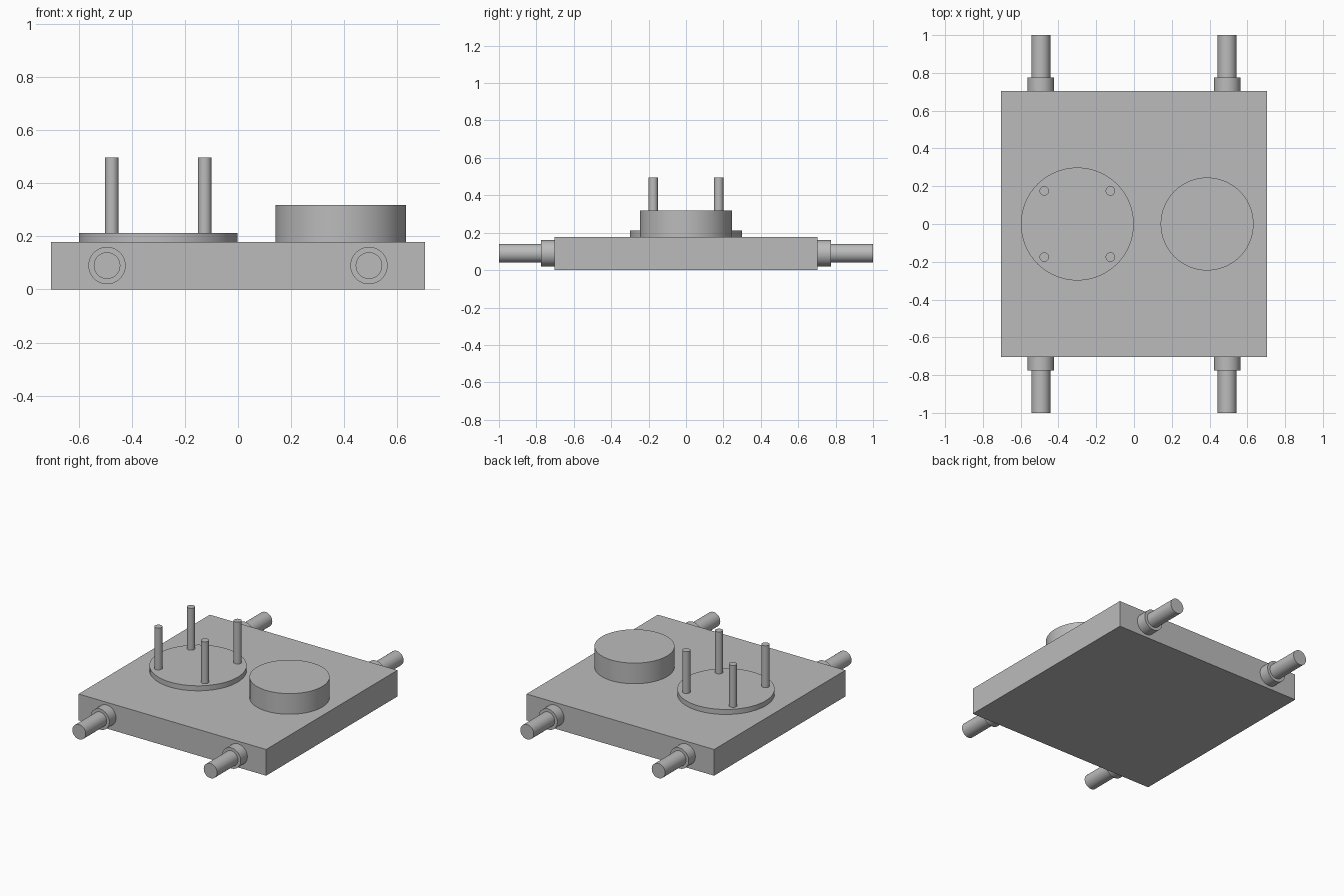
import bpy
import math

cube = bpy.data.objects.get("Cube")
if cube:
    bpy.data.objects.remove(cube, do_unlink=True)

grey = bpy.data.materials.new("plain_grey")
grey.use_nodes = True
colour = (0.5, 0.5, 0.5, 1)
grey.diffuse_color = colour
grey.node_tree.nodes["Principled BSDF"].inputs["Base Color"].default_value = colour

BODY_HALF = 0.704
BODY_TOP = 0.178
PIPE_Z = 0.09


def finish(name):
    obj = bpy.context.object
    obj.name = name
    obj.data.materials.append(grey)
    return obj


def upright(name, x, y, radius, bottom, top):
    """Vertical cylinder between two heights."""
    bpy.ops.mesh.primitive_cylinder_add(
        vertices=64, radius=radius, depth=top - bottom,
        location=(x, y, (bottom + top) / 2))
    bpy.ops.object.shade_smooth_by_angle(angle=math.radians(30))
    return finish(name)


def lengthwise(name, x, radius, start, end):
    """Horizontal cylinder running along y."""
    bpy.ops.mesh.primitive_cylinder_add(
        vertices=64, radius=radius, depth=abs(end - start),
        location=(x, (start + end) / 2, PIPE_Z),
        rotation=(math.pi / 2, 0, 0))
    bpy.ops.object.shade_smooth_by_angle(angle=math.radians(30))
    return finish(name)


# Flat square body
bpy.ops.mesh.primitive_cube_add(size=1, location=(0, 0, BODY_TOP / 2))
body = bpy.context.object
body.scale = (2 * BODY_HALF, 2 * BODY_HALF, BODY_TOP)
bpy.ops.object.transform_apply(location=False, rotation=False, scale=True)
finish("body_block")

# Round parts on top
DISC_X, DISC_TOP = -0.3, 0.212
upright("pin_disc", DISC_X, 0, 0.299, BODY_TOP, DISC_TOP)
upright("drum", 0.387, 0, 0.246, BODY_TOP, 0.318)

# Four pins standing on the disc
for sx, side in ((-1, "right"), (1, "left")):
    for sy, end in ((-1, "front"), (1, "back")):
        upright(f"pin_{end}_{side}", DISC_X + sx * 0.175, sy * 0.175,
                0.025, DISC_TOP, 0.496)

# Pipe stubs with collars at both ends
for sx, side in ((-1, "right"), (1, "left")):
    for sy, end in ((-1, "front"), (1, "back")):
        x = sx * 0.493
        lengthwise(f"collar_{end}_{side}", x, 0.07, sy * BODY_HALF, sy * 0.775)
        lengthwise(f"pipe_{end}_{side}", x, 0.05, sy * 0.775, sy)
